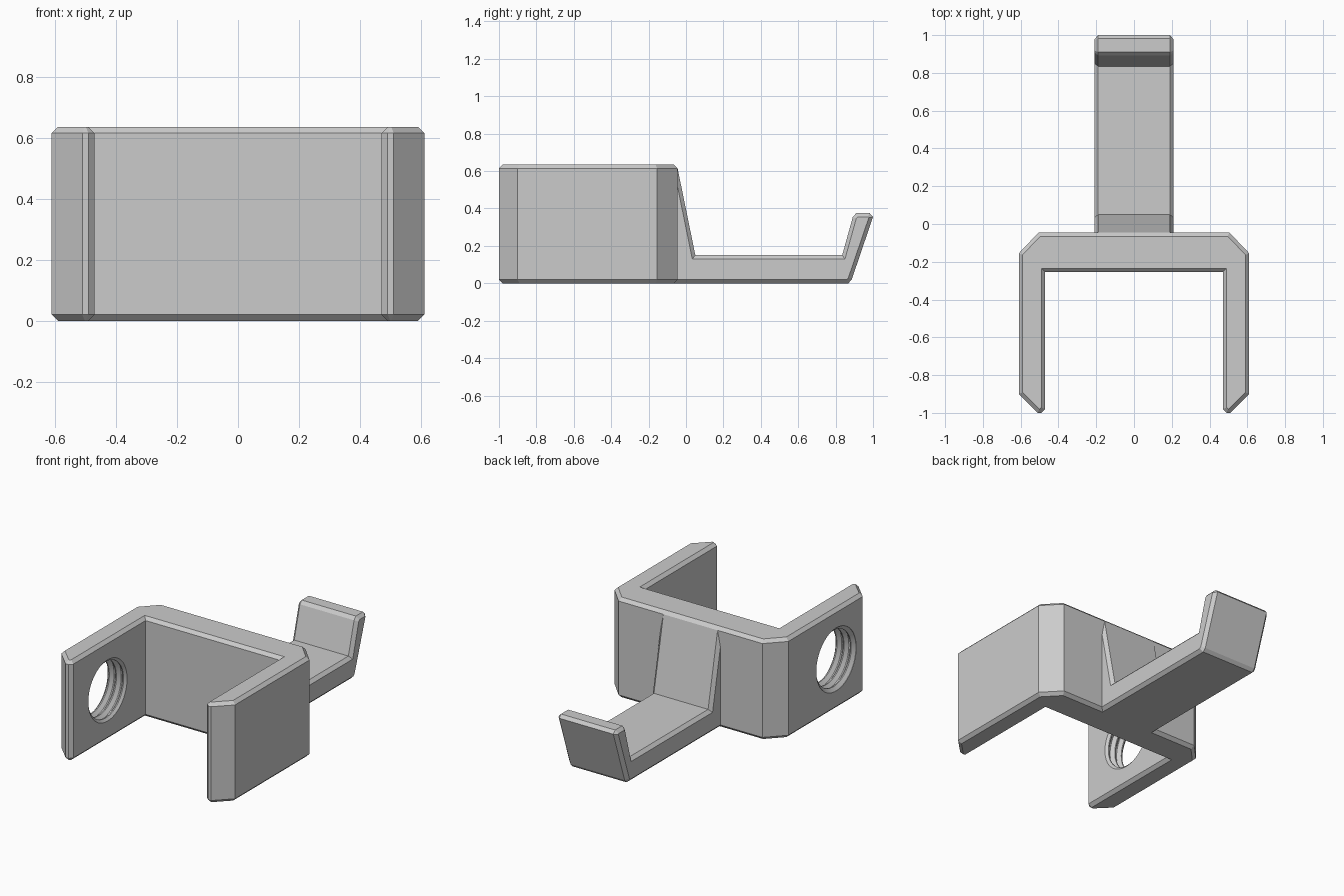
import bpy, bmesh, math
from mathutils import Vector, Matrix

cube = bpy.data.objects.get("Cube")
if cube:
    bpy.data.objects.remove(cube, do_unlink=True)

RIM = 0.02      # chamfer size
HEIGHT = 0.635

grey = bpy.data.materials.new("plain_grey")
grey.use_nodes = True
colour = (0.6, 0.6, 0.6, 1)
grey.diffuse_color = colour
grey.node_tree.nodes["Principled BSDF"].inputs["Base Color"].default_value = colour


def finish(name, bm):
    bmesh.ops.recalc_face_normals(bm, faces=bm.faces[:])
    mesh = bpy.data.meshes.new(name)
    bm.to_mesh(mesh)
    bm.free()
    mesh.materials.append(grey)
    obj = bpy.data.objects.new(name, mesh)
    bpy.context.collection.objects.link(obj)
    return obj


def chamfered_prism(name, points, depth, keep=lambda edge: True):
    """Extrude a closed 3D outline along depth and chamfer both end rims."""
    bm = bmesh.new()
    start = bm.faces.new([bm.verts.new(p) for p in points])
    geom = bmesh.ops.extrude_face_region(bm, geom=[start], use_keep_orig=True)["geom"]
    end = [g for g in geom if isinstance(g, bmesh.types.BMFace)][0]
    bmesh.ops.translate(bm, verts=end.verts[:], vec=depth)
    bmesh.ops.recalc_face_normals(bm, faces=bm.faces[:])
    rim = [e for f in (start, end) for e in f.edges if keep(e)]
    bmesh.ops.bevel(bm, geom=rim, offset=RIM, offset_type='OFFSET',
                    segments=1, affect='EDGES', profile=0.5)
    return finish(name, bm)


# U-shaped bracket, half outline mirrored across x
half = [(0.47, -0.255), (0.47, -0.98), (0.49, -1.0), (0.51, -1.0),
        (0.61, -0.9), (0.61, -0.155), (0.505, -0.045)]
outline = half + [(-x, y) for x, y in reversed(half)]
bracket = chamfered_prism("bracket", [(x, y, 0) for x, y in outline],
                          Vector((0, 0, HEIGHT)))

# Hook arm, side outline extruded across its width
BACK = -0.065
side = [(BACK, 0), (0.868, 0), (0.886, 0.02), (1.0, 0.355), (0.982, 0.375),
        (0.91, 0.375), (0.892, 0.355), (0.835, 0.15), (0.05, 0.15),
        (-0.045, 0.615), (BACK, 0.615)]
hook = chamfered_prism("hook_arm", [(-0.21, y, z) for y, z in side],
                       Vector((0.42, 0, 0)),
                       lambda e: any(v.co.y > BACK + 0.001 for v in e.verts))

# Threaded hole through one arm, cut with a ridged plug
MAJOR, MINOR, PITCH = 0.2, 0.178, 0.05
ridges = [(-0.7, 0), (-0.7, MAJOR)]
x = -0.608
for _ in range(3):
    ridges += [(x, MAJOR), (x + PITCH * 0.35, MINOR),
               (x + PITCH * 0.5, MINOR), (x + PITCH * 0.85, MAJOR)]
    x += PITCH
ridges += [(-0.4, MAJOR), (-0.4, 0)]

bm = bmesh.new()
verts = [bm.verts.new((px, 0, r)) for px, r in ridges]
edges = [bm.edges.new(pair) for pair in zip(verts, verts[1:])]
bmesh.ops.spin(bm, geom=verts + edges, cent=(0, 0, 0), axis=(1, 0, 0),
               angle=math.tau, steps=64, use_merge=True)
bmesh.ops.remove_doubles(bm, verts=bm.verts[:], dist=0.0001)
bmesh.ops.transform(bm, matrix=Matrix.Translation((0, -0.635, HEIGHT / 2)),
                    verts=bm.verts[:])
plug = finish("thread_cutter", bm)
plug.hide_render = True

cut = bracket.modifiers.new("threaded_hole", 'BOOLEAN')
cut.operation = 'DIFFERENCE'
cut.solver = 'EXACT'
cut.object = plug
bpy.ops.object.select_all(action='DESELECT')
bpy.context.view_layer.objects.active = bracket
bracket.select_set(True)
bpy.ops.object.modifier_apply(modifier=cut.name)
bpy.data.objects.remove(plug, do_unlink=True)

# Smooth thread, crisp chamfers
bpy.ops.object.shade_smooth_by_angle(angle=math.radians(20))
